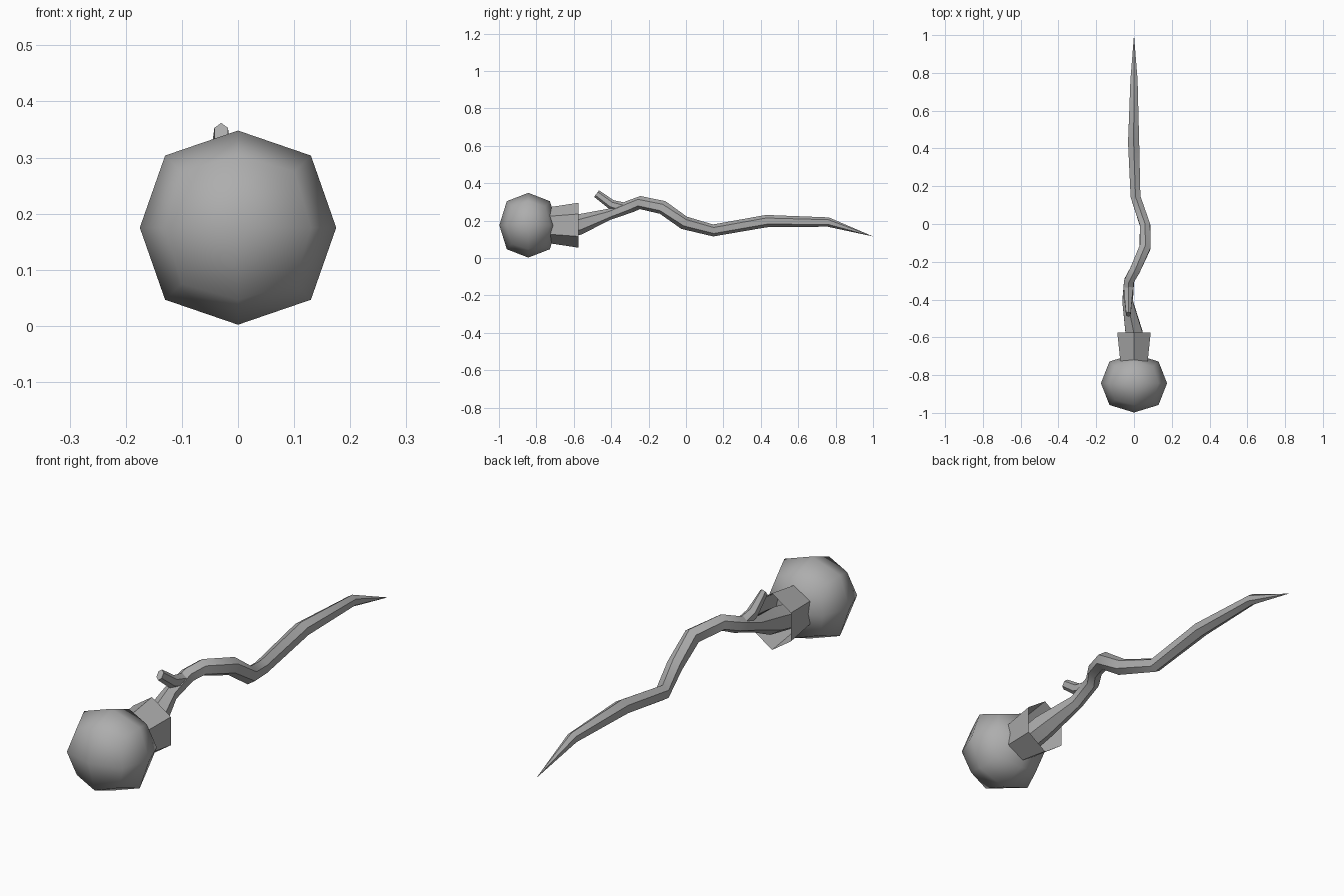
import bpy, bmesh, math
from mathutils import Vector

if "Cube" in bpy.data.objects:
    bpy.data.objects.remove(bpy.data.objects["Cube"])

grey = bpy.data.materials.new("grey")
grey.diffuse_color = (0.42, 0.42, 0.42, 1)
grey.use_nodes = True
grey.node_tree.nodes["Principled BSDF"].inputs["Base Color"].default_value = grey.diffuse_color


def finish(bm, name, angle):
    """Turn a bmesh into a shaded object."""
    bmesh.ops.recalc_face_normals(bm, faces=bm.faces)
    mesh = bpy.data.meshes.new(name)
    bm.to_mesh(mesh)
    bm.free()
    mesh.materials.append(grey)
    obj = bpy.data.objects.new(name, mesh)
    bpy.context.collection.objects.link(obj)
    bpy.ops.object.select_all(action='DESELECT')
    obj.select_set(True)
    bpy.context.view_layer.objects.active = obj
    bpy.ops.object.shade_smooth_by_angle(angle=math.radians(angle))
    return obj


def tube(name, stations, sides=6, caps=(True, True), angle=50, turn=0.0):
    """Sweep a polygon along stations of (x, y, z, half width, half height)."""
    bm = bmesh.new()
    pts = [Vector(s[:3]) for s in stations]
    rings = []
    for i, (x, y, z, w, h) in enumerate(stations):
        tangent = (pts[min(i + 1, len(pts) - 1)] - pts[max(i - 1, 0)]).normalized()
        side = tangent.cross(Vector((0, 0, 1))).normalized()
        up = side.cross(tangent)
        if w == 0:
            rings.append([bm.verts.new(pts[i])])
            continue
        ring = []
        for k in range(sides):
            a = turn + 2 * math.pi * k / sides
            ring.append(bm.verts.new(pts[i] + side * w * math.sin(a) + up * h * math.cos(a)))
        rings.append(ring)
    for a, b in zip(rings, rings[1:]):
        for k in range(sides):
            n = (k + 1) % sides
            if len(b) == 1:
                bm.faces.new((a[k], a[n], b[0]))
            else:
                bm.faces.new((a[k], a[n], b[n], b[k]))
    for ring, cap in ((rings[0], caps[0]), (rings[-1], caps[1])):
        if cap and len(ring) > 2:
            bm.faces.new(ring)
    return finish(bm, name, angle)


# Round knob: a cube divided once and pushed out to a slightly flattened ball
bm = bmesh.new()
bmesh.ops.create_cube(bm, size=2)
bmesh.ops.subdivide_edges(bm, edges=bm.edges[:], cuts=1, use_grid_fill=True)
for v in bm.verts:
    d = v.co.normalized()
    sharp = 1.05 if 0.6 < max(map(abs, d)) < 0.8 else 1.0
    v.co = Vector((d.x * 0.175 * sharp, d.y * 0.155 * sharp - 0.843, d.z * 0.173 * sharp + 0.175))
finish(bm, "knob", 60)

# Flared six-sided collar, open at the wide end
tube("collar", [(0, -0.74, 0.175, 0.082, 0.095), (0, -0.575, 0.175, 0.102, 0.12)],
     caps=(False, False), angle=30)

# Crooked tapering shaft
tube("shaft", [
    (0.005, -0.70, 0.15, 0.055, 0.055),
    (0.0, -0.575, 0.178, 0.052, 0.055),
    (-0.034, -0.41, 0.234, 0.032, 0.030),
    (-0.026, -0.30, 0.275, 0.030, 0.034),
    (0.005, -0.245, 0.296, 0.032, 0.035),
    (0.058, -0.125, 0.270, 0.034, 0.037),
    (0.060, -0.01, 0.188, 0.031, 0.036),
    (0.008, 0.145, 0.147, 0.030, 0.032),
    (-0.002, 0.43, 0.197, 0.034, 0.033),
    (0.0, 0.76, 0.192, 0.022, 0.025),
    (0.0, 1.0, 0.115, 0, 0),
])

# Short cut-off twig pointing back toward the knob
tube("twig", [
    (-0.028, -0.34, 0.268, 0.026, 0.030),
    (-0.030, -0.40, 0.286, 0.023, 0.026),
    (-0.030, -0.478, 0.344, 0.014, 0.022),
])
